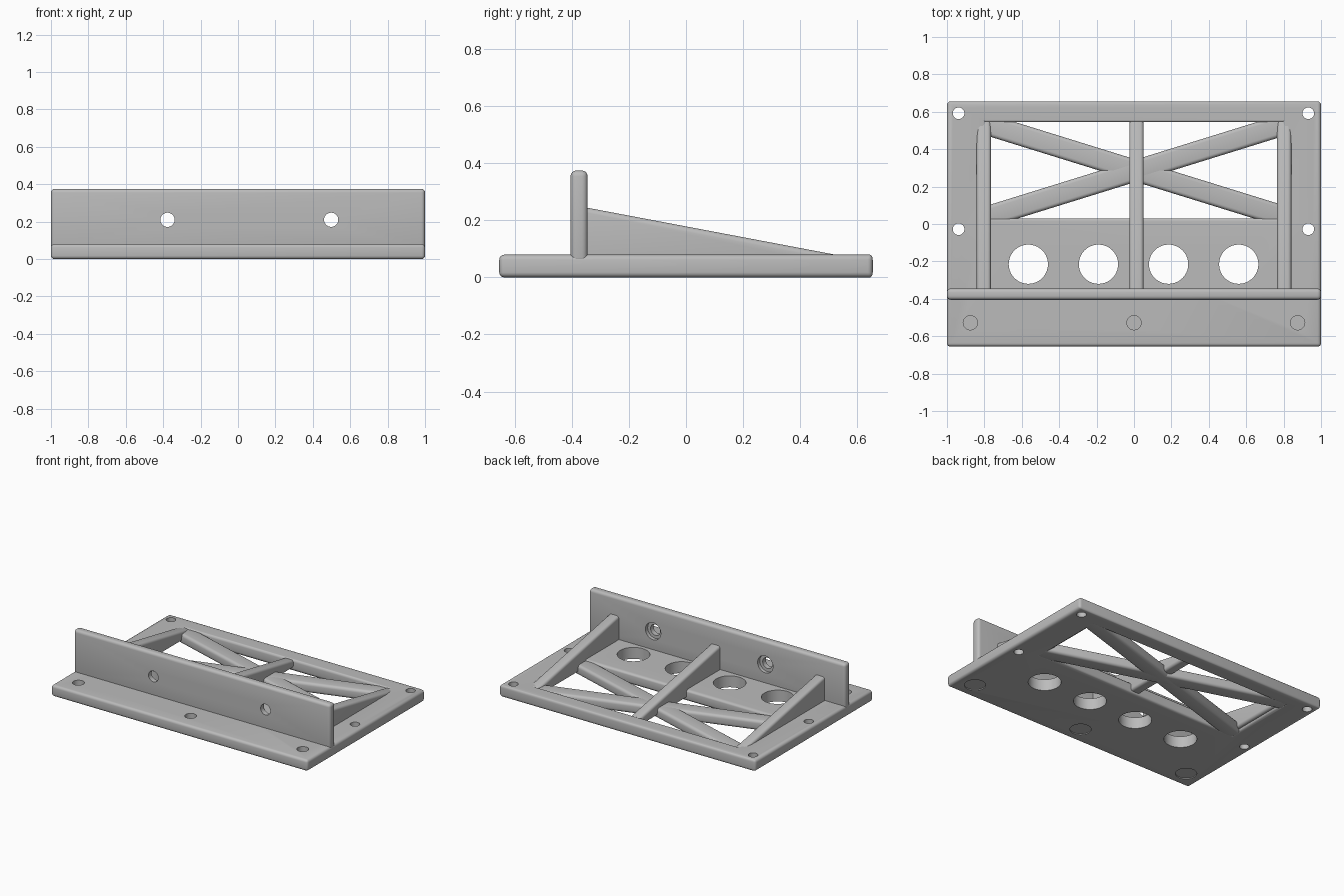
import bpy, bmesh, math
from mathutils import Matrix

if "Cube" in bpy.data.objects:
    bpy.data.objects.remove(bpy.data.objects["Cube"])

grey = bpy.data.materials.new("plain grey")
grey.use_nodes = True
COLOUR = (0.5, 0.5, 0.5, 1)
grey.diffuse_color = COLOUR
grey.node_tree.nodes["Principled BSDF"].inputs["Base Color"].default_value = COLOUR


def finish(name, bm):
    bmesh.ops.recalc_face_normals(bm, faces=bm.faces)
    mesh = bpy.data.meshes.new(name)
    bm.to_mesh(mesh)
    bm.free()
    mesh.materials.append(grey)
    ob = bpy.data.objects.new(name, mesh)
    bpy.context.collection.objects.link(ob)
    return ob


def box(name, x, y, z):
    """Box from (low, high) ranges."""
    bm = bmesh.new()
    bmesh.ops.create_cube(bm, size=1)
    for v in bm.verts:
        v.co = [sum(r) / 2 + c * (r[1] - r[0]) for r, c in zip((x, y, z), v.co)]
    return finish(name, bm)


def cylinders(name, places, radius, depth, axis="Z"):
    """A set of equal cylinders centred on the given places."""
    bm = bmesh.new()
    turn = Matrix.Rotation(math.pi / 2, 4, "X") if axis == "Y" else Matrix()
    for p in places:
        bmesh.ops.create_cone(bm, cap_ends=True, segments=40, radius1=radius,
                              radius2=radius, depth=depth,
                              matrix=Matrix.Translation(p) @ turn)
    return finish(name, bm)


def apply(ob, mod):
    bpy.ops.object.select_all(action="DESELECT")
    bpy.context.view_layer.objects.active = ob
    ob.select_set(True)
    bpy.ops.object.modifier_apply(modifier=mod.name)


def cut(ob, cutter):
    mod = ob.modifiers.new("cut", "BOOLEAN")
    mod.operation = "DIFFERENCE"
    mod.solver = "EXACT"
    mod.object = cutter
    apply(ob, mod)
    bpy.data.objects.remove(cutter)


def round_edges(ob, width):
    mod = ob.modifiers.new("round", "BEVEL")
    mod.width = width
    mod.segments = 4
    mod.limit_method = "ANGLE"
    apply(ob, mod)


def smooth(ob):
    bpy.ops.object.select_all(action="DESELECT")
    bpy.context.view_layer.objects.active = ob
    ob.select_set(True)
    bpy.ops.object.shade_smooth_by_angle(angle=math.radians(35))


# Base plate with its window
plate = box("base_plate", (-1, 1), (-0.655, 0.655), (0, 0.08))
cut(plate, box("window_cutter", (-0.79, 0.79), (0.03, 0.545), (-0.1, 0.2)))
round_edges(plate, 0.018)

# Row of large holes, corner holes, blind front holes and their shallow underside seats
cut(plate, cylinders("large_cutter", [(-0.565 + 0.375 * i, -0.215, 0.04) for i in range(4)],
                     0.105, 0.3))
cut(plate, cylinders("corner_cutter", [(x, y, 0.04) for x in (-0.938, 0.932)
                                       for y in (-0.028, 0.592)], 0.031, 0.3))
front_x = (-0.875, 0, 0.875)
cut(plate, cylinders("blind_cutter", [(x, -0.528, 0.08) for x in front_x], 0.038, 0.08))
cut(plate, cylinders("seat_cutter", [(x, -0.528, 0) for x in front_x], 0.068, 0.012))
smooth(plate)

# Upright wall with two holes, counterbored at the back
wall = box("upright_wall", (-1, 1), (-0.405, -0.345), (0.05, 0.375))
round_edges(wall, 0.02)
wall_x = (-0.377, 0.498)
cut(wall, cylinders("bolt_cutter", [(x, -0.375, 0.21) for x in wall_x], 0.038, 0.3, "Y"))
cut(wall, cylinders("bore_cutter", [(x, -0.345, 0.21) for x in wall_x], 0.06, 0.05, "Y"))
smooth(wall)

# Sloping ribs from the wall to the back strip
for name, x in (("right_rib", -0.803), ("middle_rib", 0.013), ("left_rib", 0.803)):
    rib = box(name, (x - 0.038, x + 0.038), (-0.375, 0.56), (0.02, 0.25))
    for v in rib.data.vertices:
        if v.co.z > 0.1 and v.co.y > 0:
            v.co.z = 0.073
    round_edges(rib, 0.018)
    smooth(rib)

# Crossed braces inside the window
for name, side in (("rising_brace", 1), ("falling_brace", -1)):
    brace = box(name, (-0.86, 0.86), (-0.057, 0.057), (0.001, 0.072))
    round_edges(brace, 0.02)
    brace.data.transform(Matrix.Translation((0.01, 0.285, 0))
                         @ Matrix.Rotation(side * math.atan(0.31), 4, "Z"))
    smooth(brace)
